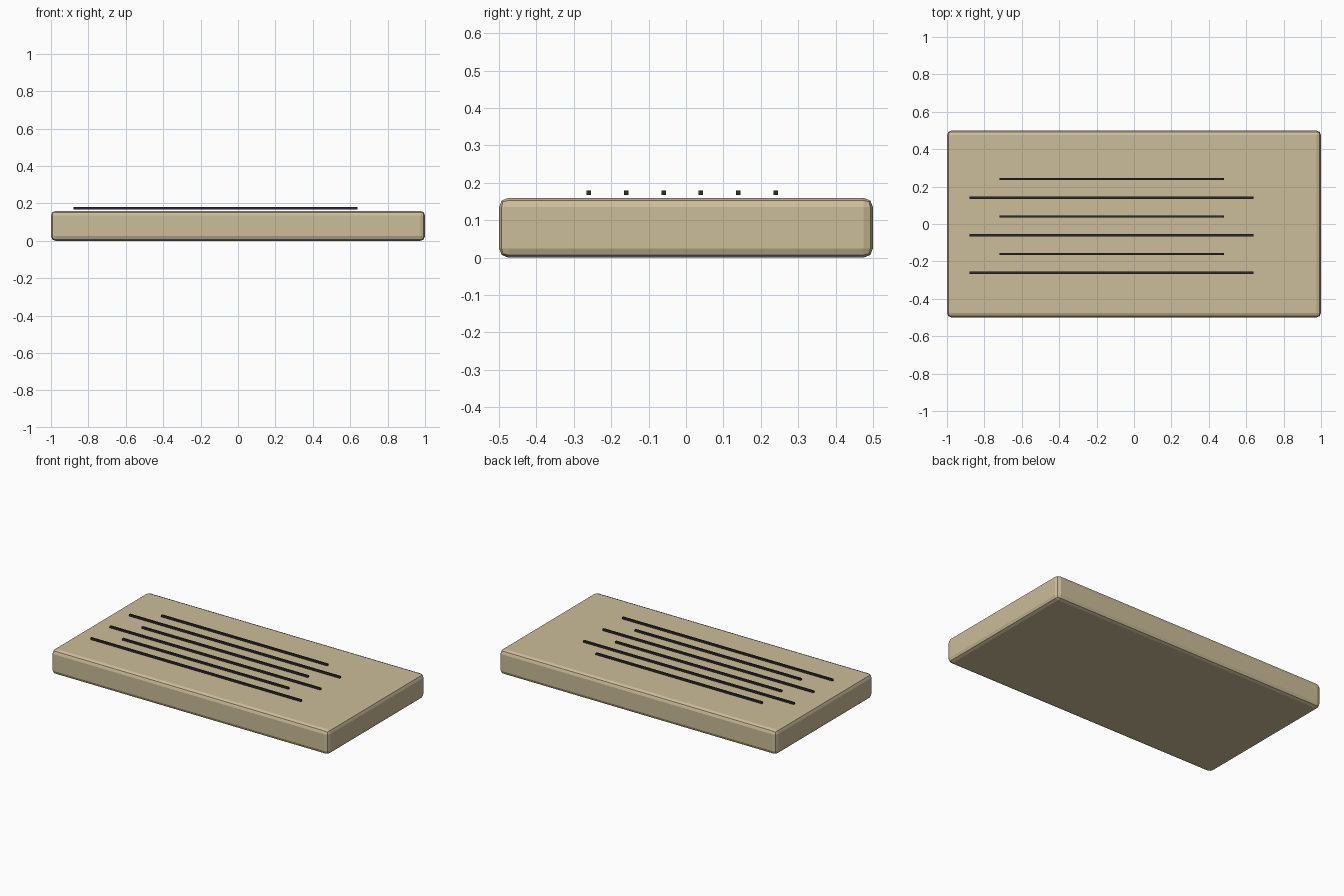
import bpy

if "Cube" in bpy.data.objects:
    bpy.data.objects.remove(bpy.data.objects["Cube"], do_unlink=True)


def material(name, rgb):
    mat = bpy.data.materials.new(name)
    mat.use_nodes = True
    mat.diffuse_color = (*rgb, 1)
    mat.node_tree.nodes["Principled BSDF"].inputs["Base Color"].default_value = (*rgb, 1)
    return mat


def box(name, low, high, mat):
    center = [(a + b) / 2 for a, b in zip(low, high)]
    bpy.ops.mesh.primitive_cube_add(size=1, location=center)
    obj = bpy.context.object
    obj.name = name
    obj.scale = [b - a for a, b in zip(low, high)]
    bpy.ops.object.transform_apply(location=False, rotation=False, scale=True)
    obj.data.materials.append(mat)
    return obj


tan = material("tan", (0.60, 0.51, 0.32))
charcoal = material("charcoal", (0.03, 0.025, 0.025))

# Flat slab with softly chamfered edges
slab = box("slab", (-1, -0.5, 0), (1, 0.5, 0.16), tan)
bevel = slab.modifiers.new("rounded_edges", "BEVEL")
bevel.width = 0.025
bevel.segments = 2

# Thin raised lines, alternating long and short, hovering over the slab
for i in range(6):
    y = -0.26 + 0.1 * i
    left, right = (-0.72, 0.48) if i % 2 else (-0.88, 0.64)
    box(f"line_{i + 1}", (left, y - 0.006, 0.168), (right, y + 0.006, 0.18), charcoal)
